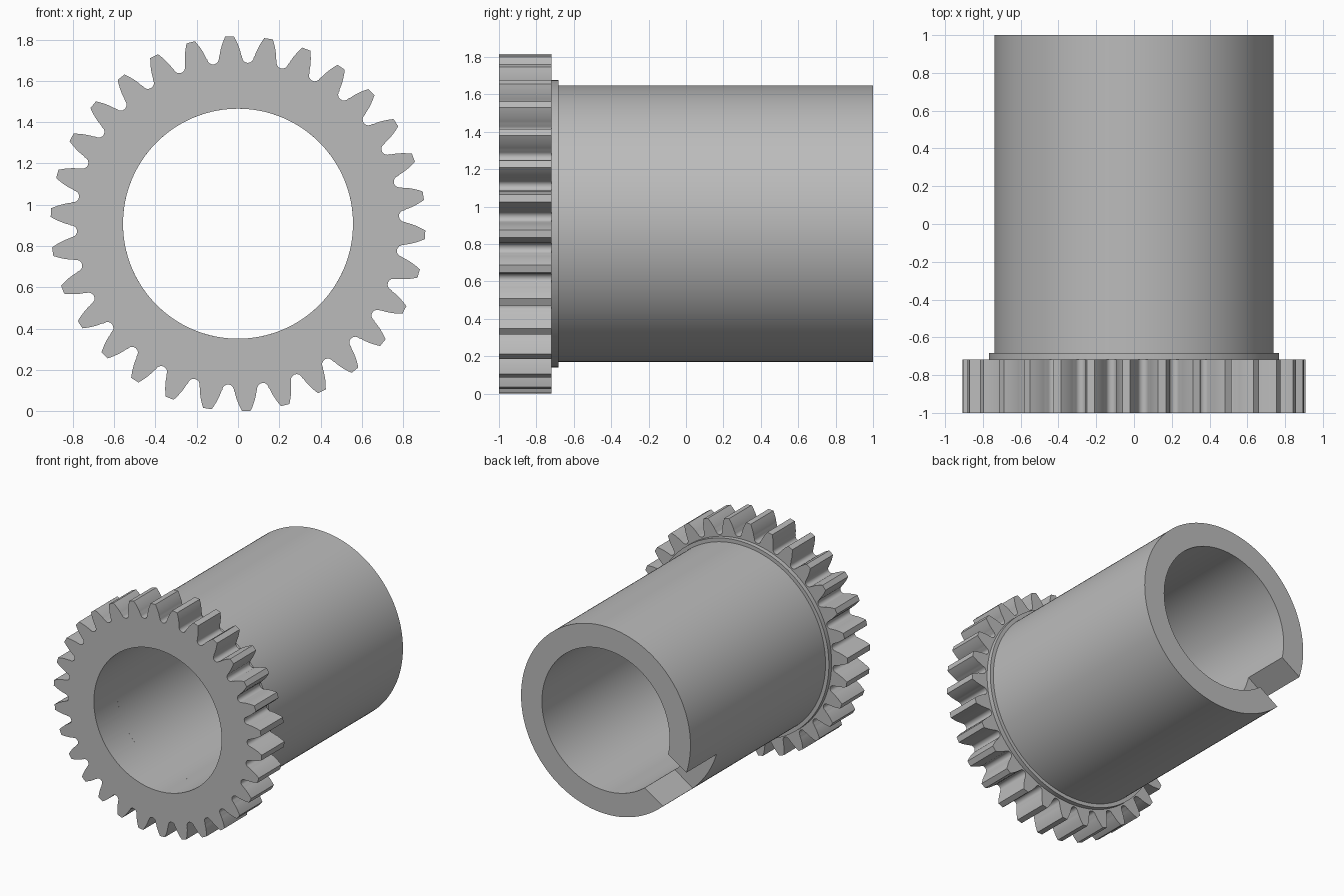
import bpy, bmesh
from math import sin, cos, tan, acos, atan2, hypot, pi, radians
from mathutils import Matrix

if "Cube" in bpy.data.objects:
    bpy.data.objects.remove(bpy.data.objects["Cube"])

TEETH = 30
TIP = 0.908                       # tip radius, also the height of the axis
MODULE = 2 * TIP / (TEETH + 2)
PITCH = MODULE * TEETH / 2
ROOT = PITCH - 1.25 * MODULE
BASE = PITCH * cos(radians(20))
BORE = 0.557
PHASE = radians(8.6)              # angle of one tooth centre
SLOT_ANGLE = radians(212.6)

steel = bpy.data.materials.new("steel grey")
steel.use_nodes = True
GREY = (0.5, 0.5, 0.5, 1)
steel.diffuse_color = GREY
steel.node_tree.nodes["Principled BSDF"].inputs["Base Color"].default_value = GREY


def ring(name, outline, y0, y1):
    """Bored ring along y; outline is a list of (radius, angle)."""
    bm = bmesh.new()

    def loop(points, y):
        return [bm.verts.new((r * cos(a), y, TIP + r * sin(a))) for r, a in points]

    bore = [(BORE, a) for r, a in outline]
    loops = [loop(outline, y0), loop(outline, y1), loop(bore, y1), loop(bore, y0)]
    n = len(outline)
    for k in range(4):
        a, b = loops[k], loops[(k + 1) % 4]
        for i in range(n):
            j = (i + 1) % n
            bm.faces.new((a[i], a[j], b[j], b[i]))
    bmesh.ops.recalc_face_normals(bm, faces=bm.faces)
    mesh = bpy.data.meshes.new(name)
    bm.to_mesh(mesh)
    bm.free()
    mesh.materials.append(steel)
    obj = bpy.data.objects.new(name, mesh)
    bpy.context.collection.objects.link(obj)
    return obj


def smooth(obj):
    bpy.ops.object.select_all(action='DESELECT')
    obj.select_set(True)
    bpy.context.view_layer.objects.active = obj
    bpy.ops.object.shade_smooth_by_angle(angle=radians(30))


def circle(radius, n=160):
    return [(radius, 2 * pi * i / n) for i in range(n)]


def half_angle(r):
    """Half the angular tooth thickness of an involute tooth."""
    inv = lambda a: tan(a) - a
    return pi / (2 * TEETH) + inv(radians(20)) - inv(acos(min(1, BASE / r)))


def gear_outline():
    half_pitch = pi / TEETH
    fillet = 0.95 * (half_pitch - half_angle(BASE)) * BASE
    centre = ROOT + fillet
    radii = [TIP + (centre + 0.008 - TIP) * i / 6 for i in range(7)]
    # one flank going down from the tip, then half of the rounded valley
    side = [(r, half_angle(r)) for r in radii]
    for i in range(5):
        t = pi / 2 * i / 4
        u, v = centre - fillet * sin(t), -fillet * cos(t)
        side.append((hypot(u, v), half_pitch + atan2(v, u)))
    tooth = [(r, -a) for r, a in reversed(side[:-1])] + side
    return [(r, a + PHASE + 2 * half_pitch * k) for k in range(TEETH) for r, a in tooth]


# Toothed end, shoulder and long sleeve
gear = ring("gear_teeth", gear_outline(), -1, -0.718)
collar = ring("collar", circle(0.768), -0.718, -0.683)
sleeve = ring("sleeve", circle(0.739), -0.683, 1)

# Open drive slot through the wall at the back end of the sleeve
bm = bmesh.new()
bmesh.ops.create_cube(bm, size=1)
bm.transform(Matrix.Translation((0, 0, TIP)) @ Matrix.Rotation(-SLOT_ANGLE, 4, 'Y')
             @ Matrix.Translation((0.65, 0.875, 0)) @ Matrix.Diagonal((0.7, 0.5, 0.38, 1)))
mesh = bpy.data.meshes.new("slot_cutter")
bm.to_mesh(mesh)
bm.free()
cutter = bpy.data.objects.new("slot_cutter", mesh)
bpy.context.collection.objects.link(cutter)
cutter.hide_render = True
cut = sleeve.modifiers.new("slot", 'BOOLEAN')
cut.operation = 'DIFFERENCE'
cut.solver = 'EXACT'
cut.object = cutter
bpy.context.view_layer.objects.active = sleeve
bpy.ops.object.modifier_apply(modifier=cut.name)
bpy.data.objects.remove(cutter)

for part in (gear, collar, sleeve):
    smooth(part)
